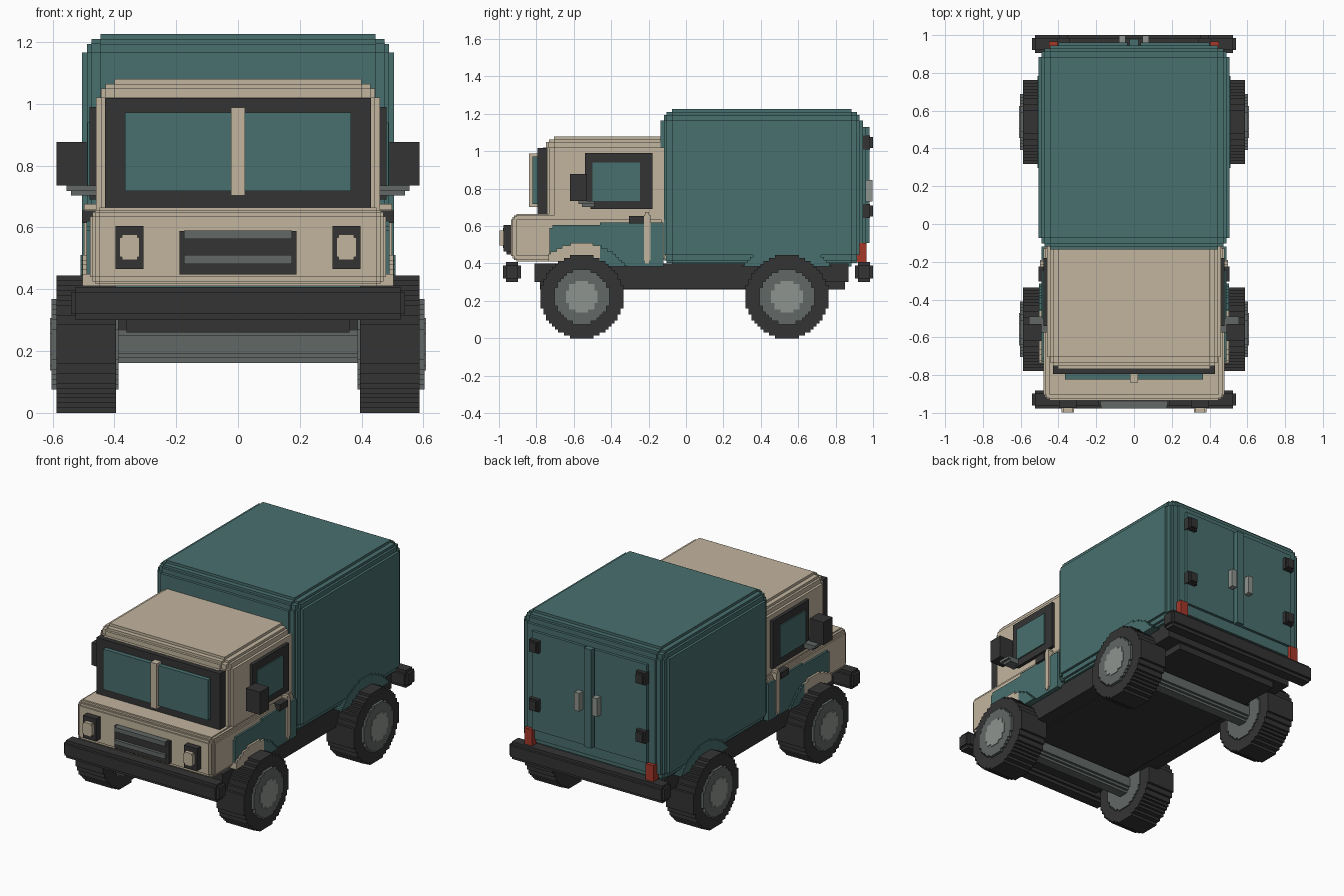
import bpy, bmesh, math
from itertools import permutations

if "Cube" in bpy.data.objects:
    bpy.data.objects.remove(bpy.data.objects["Cube"], do_unlink=True)


def material(name, rgb):
    lin = [((c / 255 + 0.055) / 1.055) ** 2.4 for c in rgb] + [1.0]
    m = bpy.data.materials.new(name)
    m.use_nodes = True
    m.diffuse_color = lin
    m.node_tree.nodes["Principled BSDF"].inputs["Base Color"].default_value = lin
    return m


TEAL = material("teal paint", (72, 112, 110))
CREAM = material("cream paint", (194, 181, 158))
DARK = material("dark rubber", (52, 52, 52))
GREY = material("grey metal", (98, 104, 103))
LIGHT = material("light grey metal", (143, 148, 143))
RED = material("red lamp", (165, 56, 42))


def solid(name, boxes, mat):
    """Clean outer skin of a union of boxes (x0, x1, y0, y1, z0, z1)."""
    boxes = [[round(c, 4) for c in b] for b in boxes]
    ax = [sorted({c for b in boxes for c in b[2 * i:2 * i + 2]}) for i in range(3)]
    pos = [{c: i for i, c in enumerate(a)} for a in ax]
    cells = set()
    for b in boxes:
        r = [range(pos[i][b[2 * i]], pos[i][b[2 * i + 1]]) for i in range(3)]
        cells.update((i, j, k) for i in r[0] for j in r[1] for k in r[2])
    bm, verts = bmesh.new(), {}

    def vert(p):
        if p not in verts:
            verts[p] = bm.verts.new([ax[i][p[i]] for i in range(3)])
        return verts[p]

    for c in cells:
        for a in range(3):
            for s in (0, 1):
                n = list(c)
                n[a] += 2 * s - 1
                if tuple(n) in cells:
                    continue
                quad = []
                for u, w in ((0, 0), (1, 0), (1, 1), (0, 1)):
                    p = list(c)
                    p[a] += s
                    p[(a + 1) % 3] += u
                    p[(a + 2) % 3] += w
                    quad.append(vert(tuple(p)))
                bm.faces.new(quad if s else quad[::-1])
    bmesh.ops.dissolve_limit(bm, angle_limit=0.01, verts=bm.verts[:], edges=bm.edges[:])
    me = bpy.data.meshes.new(name)
    bm.to_mesh(me)
    bm.free()
    me.materials.append(mat)
    ob = bpy.data.objects.new(name, me)
    bpy.context.collection.objects.link(ob)
    return ob


def rounded(x0, x1, y0, y1, z0, z1, r=0.06):
    """Box with stair-stepped edges and corners, as a list of boxes."""
    out = []
    for t in ((0, 1, 1), (0.27, 0.52, 1), (0.5, 0.5, 0.52)):
        for a, b, c in set(permutations(t)):
            out.append((x0 + a * r, x1 - a * r, y0 + b * r, y1 - b * r, z0 + c * r, z1 - c * r))
    return out


def disc(x0, x1, y, z, r, step=0.0155):
    """Stair-stepped disc along x, as a list of boxes."""
    n = round(r / step)
    v = r / n
    out = []
    for k in range(-n, n):
        h = max(1, round(math.sqrt(r * r - ((k + 0.5) * v) ** 2) / v)) * v
        out.append((x0, x1, y - h, y + h, z + k * v, z + k * v + v))
    return out


def clip(boxes, y0, y1, z0):
    """Keep only what lies in a y range and above z0."""
    cut = [(a, b, max(c, y0), min(d, y1), max(e, z0), f) for a, b, c, d, e, f in boxes]
    return [b for b in cut if b[2] < b[3] and b[4] < b[5]]


def pair(name, boxes, mat):
    """The same part on the left (+x) and the right (-x)."""
    solid("left_" + name, boxes, mat)
    solid("right_" + name, [(-b, -a, *r) for a, b, *r in boxes], mat)


# Cargo box and cab
solid("cargo_box", rounded(-0.505, 0.505, -0.135, 0.945, 0.385, 1.225), TEAL)
solid("cab", rounded(-0.46, 0.46, -0.765, -0.05, 0.45, 1.08), CREAM)
solid("nose", rounded(-0.478, 0.478, -0.935, -0.1, 0.41, 0.665, 0.03), CREAM)

# Chassis, bumpers
solid("chassis", [(-0.46, 0.46, -0.81, 0.87, 0.30, 0.40), (-0.36, 0.36, -0.78, 0.85, 0.26, 0.31),
                  (-0.46, 0.46, -0.6, 0.6, 0.265, 0.30)], DARK)
for name, y in (("front_bumper", -0.93), ("rear_bumper", 0.952)):
    solid(name, [(-0.525, 0.525, y - 0.032, y + 0.032, 0.30, 0.408),
                 (-0.525, 0.525, y - 0.048, y + 0.048, 0.32, 0.39),
                 (-0.54, 0.54, y - 0.032, y + 0.032, 0.32, 0.39)], DARK)

# Wheels, axles and wheel arches
for end, y in (("front", -0.557), ("rear", 0.54)):
    pair(end + "_tyre", disc(0.395, 0.587, y, 0.222, 0.222), DARK)
    pair(end + "_rim", disc(0.387, 0.604, y, 0.222, 0.147), GREY)
    pair(end + "_hub", disc(0.59, 0.608, y, 0.222, 0.085), LIGHT)
    solid(end + "_axle", disc(-0.39, 0.39, y, 0.222, 0.06), GREY)
pair("rear_arch", clip(disc(0.40, 0.51, 0.54, 0.222, 0.288), 0, 1, 0.385), TEAL)
front_arch = disc(0.40, 0.503, -0.557, 0.222, 0.288)
pair("front_arch_nose", clip(front_arch, -0.735, -0.46, 0.41), CREAM)
pair("front_arch_sill", clip(front_arch, -0.46, 0, 0.385), TEAL)

# Lower cab side panels with the pillar trim and door handles
pair("cab_side_panel", [(0.44, 0.49, -0.73, -0.12, 0.41, 0.59), (0.44, 0.49, -0.715, -0.12, 0.41, 0.605),
                        (0.44, 0.49, -0.46, -0.12, 0.385, 0.62)], TEAL)
pair("pillar_trim", [(0.45, 0.498, -0.225, -0.19, 0.415, 0.66),
                     (0.45, 0.498, -0.218, -0.197, 0.40, 0.675)], CREAM)
pair("door_handle", [(0.45, 0.505, -0.305, -0.225, 0.615, 0.655)], DARK)

# Windscreen
solid("windscreen_frame", [(-0.43, 0.43, -0.795, -0.74, 0.665, 1.018)], DARK)
solid("windscreen_glass", [(-0.365, 0.365, -0.822, -0.78, 0.718, 0.972)], TEAL)
solid("windscreen_divider", [(-0.022, 0.022, -0.84, -0.78, 0.703, 0.988)], CREAM)

# Side windows and mirrors
pair("side_window_frame", [(0.44, 0.48, -0.54, -0.18, 0.72, 0.99),
                           (0.44, 0.48, -0.51, -0.18, 0.69, 0.99)], DARK)
pair("side_window_glass", [(0.44, 0.487, -0.50, -0.245, 0.735, 0.94)], TEAL)
pair("mirror", [(0.49, 0.587, -0.62, -0.53, 0.735, 0.877)], DARK)
pair("mirror_arm", [(0.46, 0.555, -0.575, -0.49, 0.718, 0.735),
                    (0.46, 0.54, -0.555, -0.49, 0.703, 0.735)], GREY)

# Headlights and grille
pair("headlight_frame", [(0.305, 0.396, -0.975, -0.92, 0.465, 0.605)], DARK)
pair("headlight", [(0.318, 0.383, -0.998, -0.95, 0.505, 0.567),
                   (0.325, 0.376, -0.998, -0.95, 0.495, 0.577)], CREAM)
solid("grille_panel", [(-0.19, 0.19, -0.96, -0.92, 0.448, 0.588)], DARK)
for i, z in enumerate((0.482, 0.562)):
    solid(f"grille_bar_{i + 1}", [(-0.175, 0.175, -0.978, -0.94, z, z + 0.028)], GREY)

# Rear doors, centre post, hinges, handles and tail lamps
pair("rear_door", [(0.035, 0.40, 0.93, 0.962, 0.51, 1.13)], TEAL)
solid("door_post", [(-0.025, 0.025, 0.93, 0.98, 0.51, 1.13)], TEAL)
for name, z in (("lower", 0.642), ("upper", 1.01)):
    pair(name + "_hinge", [(0.34, 0.405, 0.945, 0.985, z, z + 0.075),
                           (0.35, 0.395, 0.945, 1.0, z + 0.008, z + 0.067)], DARK)
pair("rear_door_handle", [(0.045, 0.08, 0.95, 0.998, 0.73, 0.845)], LIGHT)
pair("tail_lamp", [(0.395, 0.45, 0.915, 0.966, 0.405, 0.51)], RED)
